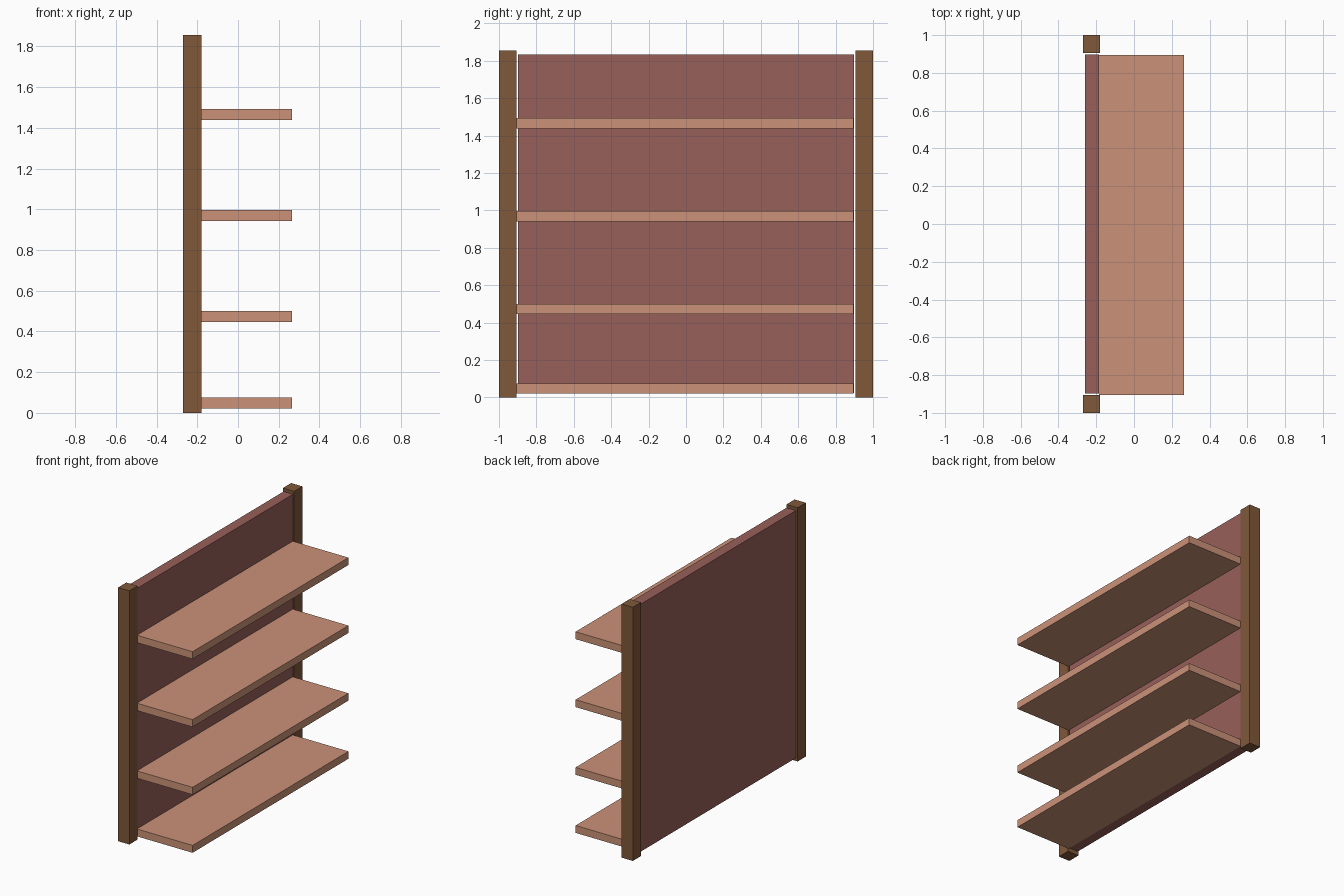
import bpy

if "Cube" in bpy.data.objects:
    bpy.data.objects.remove(bpy.data.objects["Cube"])


def material(name, color):
    m = bpy.data.materials.new(name)
    m.diffuse_color = (*color, 1)
    m.use_nodes = True
    m.node_tree.nodes["Principled BSDF"].inputs["Base Color"].default_value = m.diffuse_color
    return m


def box(name, lo, hi, mat):
    centre = [(a + b) / 2 for a, b in zip(lo, hi)]
    bpy.ops.mesh.primitive_cube_add(size=1, location=centre)
    ob = bpy.context.object
    ob.name = name
    ob.scale = [b - a for a, b in zip(lo, hi)]
    bpy.ops.object.transform_apply(location=False, rotation=False, scale=True)
    ob.data.materials.append(mat)
    return ob


dark_wood = material("dark_wood", (0.216, 0.098, 0.042))
red_panel = material("red_panel", (0.314, 0.117, 0.102))
light_wood = material("light_wood", (0.597, 0.287, 0.188))

# Upright posts at both ends
for name, y in (("post_near", -0.9525), ("post_far", 0.9525)):
    box(name, (-0.27, y - 0.0475, 0), (-0.179, y + 0.0475, 1.855), dark_wood)

# Back panel between the posts
box("back_panel", (-0.26, -0.898, 0.025), (-0.184, 0.898, 1.835), red_panel)

# Shelves cantilevered from the panel
for i, z in enumerate((0.022, 0.447, 0.942, 1.439)):
    box(f"shelf_{i + 1}", (-0.185, -0.905, z), (0.266, 0.896, z + 0.054), light_wood)
